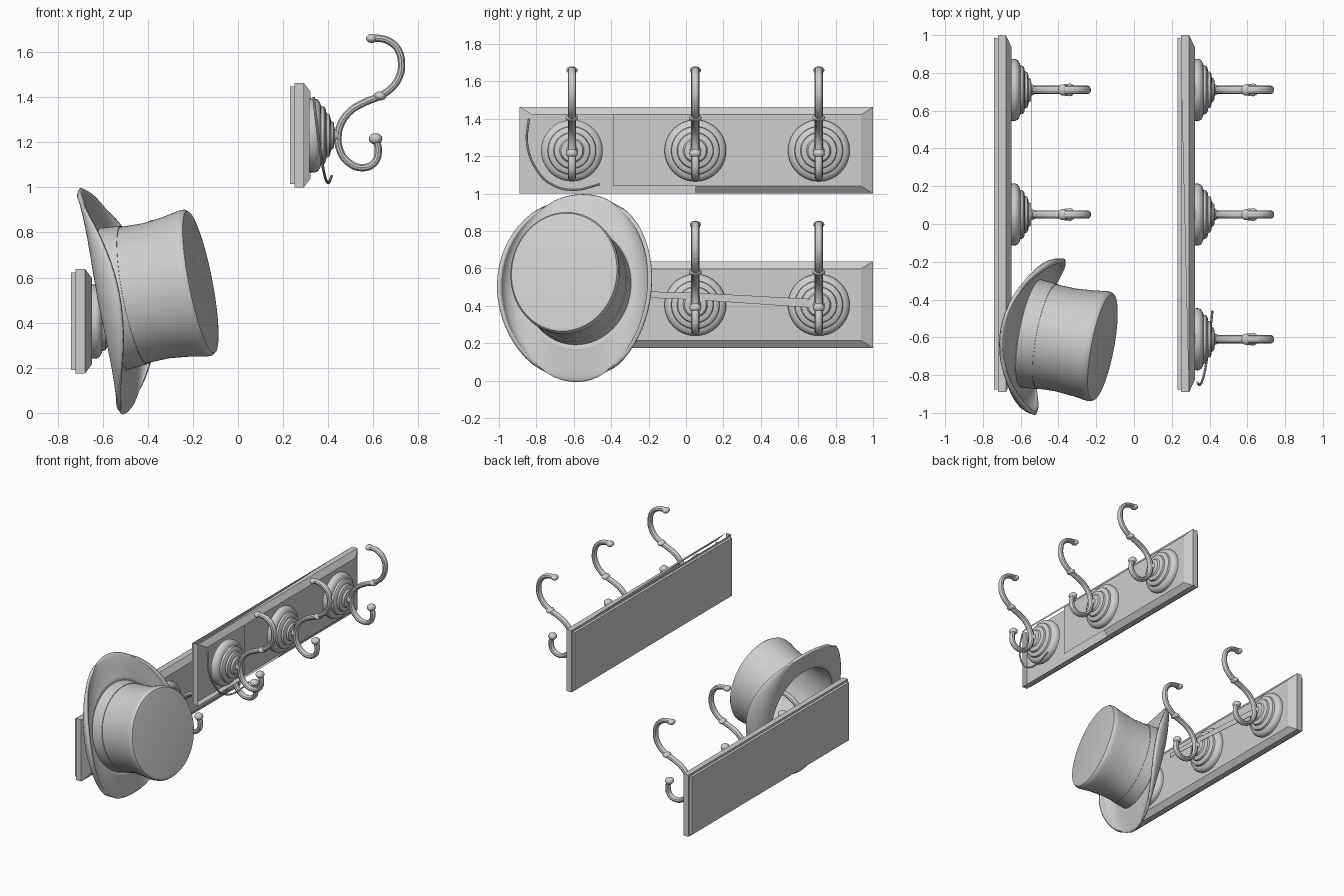
import bpy, bmesh, math
from mathutils import Vector, Matrix

cube = bpy.data.objects.get("Cube")
if cube:
    bpy.data.objects.remove(cube)

grey = bpy.data.materials.new("light_grey")
grey.use_nodes = True
grey.diffuse_color = (0.62, 0.62, 0.62, 1)
grey.node_tree.nodes["Principled BSDF"].inputs["Base Color"].default_value = (0.62, 0.62, 0.62, 1)


def finish(ob, smooth=True, angle=35):
    """Give the part its colour and shading."""
    ob.data.materials.clear()
    ob.data.materials.append(grey)
    bpy.ops.object.select_all(action='DESELECT')
    ob.select_set(True)
    bpy.context.view_layer.objects.active = ob
    if smooth:
        bpy.ops.object.shade_smooth_by_angle(angle=math.radians(angle))
    return ob


def add_object(name, bm):
    bmesh.ops.recalc_face_normals(bm, faces=bm.faces[:])
    me = bpy.data.meshes.new(name)
    bm.to_mesh(me)
    bm.free()
    ob = bpy.data.objects.new(name, me)
    bpy.context.collection.objects.link(ob)
    return ob


def loft(rings, cap_start=False, cap_end=False):
    """Skin a list of closed rings."""
    bm = bmesh.new()
    loops = [[bm.verts.new(p) for p in ring] for ring in rings]
    for a, b in zip(loops, loops[1:]):
        for i in range(len(a)):
            j = (i + 1) % len(a)
            bm.faces.new((a[i], a[j], b[j], b[i]))
    if cap_start:
        bm.faces.new(loops[0])
    if cap_end:
        bm.faces.new(loops[-1])
    return bm


def rect(x, inset, stretch=1.0):
    y0, y1 = -0.89 + inset * stretch, 1.0 - inset * stretch
    z0, z1 = 1.0 + inset, 1.463 - inset
    return [(x, y0, z0), (x, y1, z0), (x, y1, z1), (x, y0, z1)]


def circle(x, r, n=40):
    return [(x, r * math.cos(math.tau * i / n), r * math.sin(math.tau * i / n)) for i in range(n)]


def tube(name, points, radius):
    """Round wire through the points, as a mesh."""
    cu = bpy.data.curves.new(name, 'CURVE')
    cu.dimensions = '3D'
    cu.bevel_depth, cu.bevel_resolution, cu.resolution_u = radius, 3, 5
    cu.use_fill_caps = True
    sp = cu.splines.new('BEZIER')
    sp.bezier_points.add(len(points) - 1)
    for bp, p in zip(sp.bezier_points, points):
        bp.co = p
        bp.handle_left_type = bp.handle_right_type = 'AUTO'
    ob = bpy.data.objects.new(name, cu)
    bpy.context.collection.objects.link(ob)
    bpy.ops.object.select_all(action='DESELECT')
    ob.select_set(True)
    bpy.context.view_layer.objects.active = ob
    bpy.ops.object.convert(target='MESH')
    return bpy.context.object


def break_open(bm):
    """Remove the parts of the moulding that are missing on the upper rack."""
    bmesh.ops.recalc_face_normals(bm, faces=bm.faces[:])
    top = [f for f in bm.faces if f.normal.z > 0.9]
    geom = top + [e for f in top for e in f.edges] + [v for f in top for v in f.verts]
    side = Vector((1.66, 0.04, 0))
    bmesh.ops.bisect_plane(bm, geom=geom, plane_co=(0.25, 0.77, 1.46), plane_no=side)
    for y in (-0.39, 0.05):
        bmesh.ops.bisect_plane(bm, geom=bm.verts[:] + bm.edges[:] + bm.faces[:],
                               plane_co=(0, y, 0), plane_no=(0, 1, 0))
    gone = []
    for f in bm.faces:
        c, n = f.calc_center_median(), f.normal
        slot = n.z > 0.9 and (c - Vector((0.25, 0.77, 1.46))).dot(side) < 0
        panel = n.x > 0.9 and c.y < -0.39
        lower_edge = -0.9 < n.z < -0.3 and c.y < 0.05
        if slot or panel or lower_edge:
            gone.append(f)
    bmesh.ops.delete(bm, geom=gone, context='FACES')


ROSETTE = [(0.315, 0.163), (0.34, 0.165), (0.355, 0.158), (0.365, 0.142), (0.368, 0.13),
           (0.382, 0.127), (0.39, 0.115), (0.392, 0.098), (0.405, 0.094), (0.41, 0.08),
           (0.412, 0.066), (0.424, 0.058), (0.428, 0.03), (0.45, 0.02)]
HOOK = [(0.612, 1.215), (0.622, 1.16), (0.605, 1.11), (0.55, 1.087), (0.485, 1.115),
        (0.45, 1.17), (0.444, 1.23), (0.458, 1.285), (0.5, 1.34), (0.56, 1.376),
        (0.63, 1.405), (0.685, 1.445), (0.717, 1.495), (0.725, 1.55), (0.71, 1.61),
        (0.67, 1.648), (0.63, 1.66), (0.585, 1.66)]
# knobs and collar on the hook: x, z, radii along x, y, z
KNOBS = [(0.61, 1.215, 0.03, 0.032, 0.025), (0.592, 1.66, 0.024, 0.03, 0.02),
         (0.63, 1.405, 0.028, 0.034, 0.02)]
MOUNT_Z = 1.23


def rack(prefix, offset, broken):
    # backing board and bevelled moulding
    plate = loft([rect(0.23, 0.015), rect(0.252, 0.015)], True, True)
    moulding = loft([rect(0.25, 0.016), rect(0.25, 0), rect(0.292, 0), rect(0.322, 0.04, 1.6)],
                    False, True)
    if broken:
        break_open(moulding)
    parts = [finish(add_object(prefix + "_back_plate", plate), False),
             finish(add_object(prefix + "_moulding", moulding), False)]
    for part in parts:
        part.location = offset
    # rosettes with hooks
    for i, y in enumerate((-0.61, 0.05, 0.71)):
        size = 0.92 if i == 0 and not broken else 1.0
        place = Vector(offset) + Vector((0, y, MOUNT_Z))
        ros = add_object(f"{prefix}_rosette_{i + 1}",
                         loft([circle(x, r) for x, r in ROSETTE], True, True))
        finish(ros).location = place
        wire = tube(f"{prefix}_hook_{i + 1}",
                    [(0.44 + (x - 0.44) * size, 0, (z - MOUNT_Z) * size) for x, z in HOOK], 0.017)
        wire.scale.y = 1.3
        finish(wire).location = place
        for k, (x, z, rx, ry, rz) in enumerate(KNOBS):
            bm = bmesh.new()
            bmesh.ops.create_uvsphere(bm, u_segments=16, v_segments=10, radius=1)
            bmesh.ops.scale(bm, vec=(rx, ry, rz), verts=bm.verts)
            knob = add_object(f"{prefix}_hook_{i + 1}_knob_{k + 1}", bm)
            finish(knob, angle=60).location = place + Vector(
                (0.44 + (x - 0.44) * size, 0, (z - MOUNT_Z) * size))


rack("upper_rack", (0, 0, 0), True)
rack("lower_rack", (-0.97, 0, -0.825), False)

# hat frame: axis points out of the crown, up is the long way of the brim
axis = Vector((1, -0.19, 0.195)).normalized()
up = (Vector((0, 0, 1)) - axis * axis.z).normalized()
across = up.cross(axis)
base = Vector((-0.556, -0.577, 0.504))
SEG = 64


def hat_ring(a, b, height):
    ring = []
    for i in range(SEG):
        t = math.tau * i / SEG
        c, s = math.cos(t), math.sin(t)
        ring.append(base + across * (a * c) + up * (b * s) + axis * height(c, s))
    return ring


def flat_ring(h, a, b):
    return hat_ring(a, b, lambda c, s: h)


def brim_ring(k):
    turn = 1 - math.cos(k * math.pi / 2)
    out = math.sin(k * math.pi / 2)
    return hat_ring(0.283 + 0.127 * out, 0.313 + 0.189 * out,
                    lambda c, s: 0.11 * c * c * turn + s * s * (0.03 * turn - 0.085 * k))


def thicken(ob, amount):
    mod = ob.modifiers.new("thickness", 'SOLIDIFY')
    mod.thickness = amount
    mod.offset = 0
    return ob


# crown, open towards the rack
crown = [(0, 0.283, 0.313), (0.1, 0.275, 0.303), (0.2, 0.272, 0.3), (0.3, 0.28, 0.311),
         (0.37, 0.29, 0.325), (0.39, 0.29, 0.325), (0.4, 0.284, 0.318), (0.402, 0.27, 0.302)]
thicken(finish(add_object("hat_crown", loft([flat_ring(*p) for p in crown], False, True))), 0.01)

# band round the foot of the crown
band = [(0.0, 0.291, 0.321), (0.1, 0.284, 0.312), (0.1, 0.275, 0.303)]
finish(add_object("hat_band", loft([flat_ring(*p) for p in band])))

# curled brim
brim = add_object("hat_brim", loft([brim_ring(k / 10) for k in range(11)]))
thicken(finish(brim, angle=60), 0.022)

# loose ribbon across the lower hooks
bm = bmesh.new()
edge = [(-0.25, 0.445, 0.478), (0.05, 0.432, 0.47), (0.7, 0.388, 0.435)]
rows = [(bm.verts.new((-0.545, y, a)), bm.verts.new((-0.545, y, b))) for y, a, b in edge]
for p, q in zip(rows, rows[1:]):
    bm.faces.new((p[0], q[0], q[1], p[1]))
thicken(finish(add_object("loose_ribbon", bm), False), 0.003)

# thin loose strip round the end rosette of the upper rack
strip = [(0.335, -0.84, 1.4), (0.35, -0.85, 1.27), (0.37, -0.8, 1.13),
         (0.385, -0.72, 1.05), (0.4, -0.6, 1.02), (0.415, -0.46, 1.05)]
finish(tube("loose_strip", strip, 0.006))
